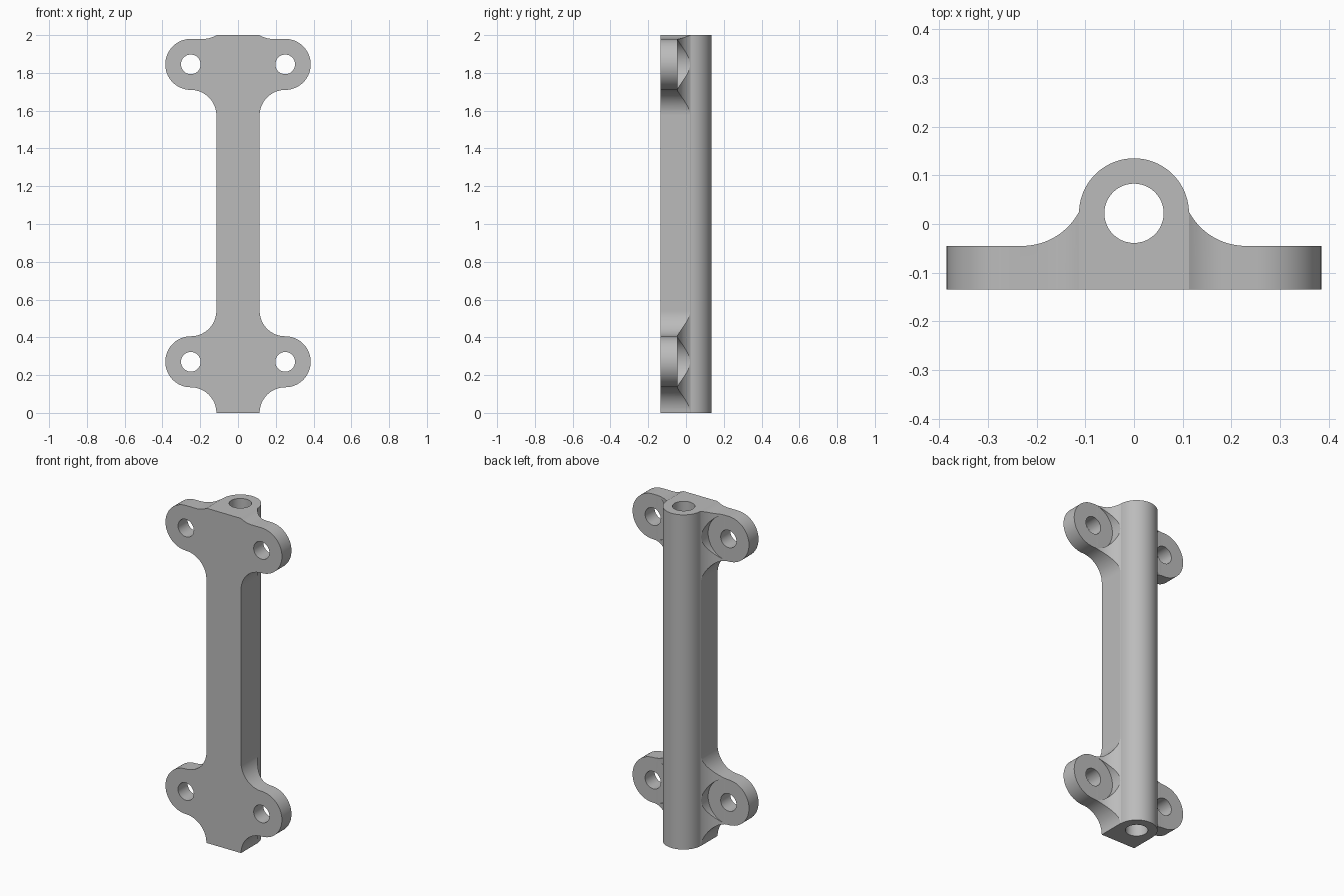
import bpy, bmesh, math

if "Cube" in bpy.data.objects:
    bpy.data.objects.remove(bpy.data.objects["Cube"], do_unlink=True)

HALF_W = 0.1145           # half width of the bar
TUBE_R, TUBE_Y = 0.113, 0.022
LUG_X, LUG_R = 0.25, 0.135
LUG_BACK, FRONT = -0.045, -0.135
FILLET = LUG_X - HALF_W
LOW_Z, HIGH_Z, HEIGHT = 0.2705, 1.845, 2.0

grey = bpy.data.materials.new("plain grey")
grey.use_nodes = True
colour = (0.5, 0.5, 0.5, 1)
grey.diffuse_color = colour
grey.node_tree.nodes["Principled BSDF"].inputs["Base Color"].default_value = colour


def arc(cx, cy, r, start, end, n=16):
    angles = [math.radians(start + (end - start) * i / n) for i in range(n + 1)]
    return [(cx + r * math.cos(a), cy + r * math.sin(a)) for a in angles]


def mirrored(half):
    """Close a right-hand half outline with its mirror image."""
    pts = half + [(-x, y) for x, y in reversed(half)]
    clean = []
    for p in pts:
        if not clean or math.dist(p, clean[-1]) > 1e-4:
            clean.append(p)
    return clean


def prism(name, pts, axis, lo, hi):
    """Extrude a 2D outline along y or z."""
    def place(p, t):
        return (p[0], t, p[1]) if axis == "y" else (p[0], p[1], t)
    bm = bmesh.new()
    face = bm.faces.new([bm.verts.new(place(p, lo)) for p in pts])
    ext = bmesh.ops.extrude_face_region(bm, geom=[face])
    shift = (0, hi - lo, 0) if axis == "y" else (0, 0, hi - lo)
    verts = [g for g in ext["geom"] if isinstance(g, bmesh.types.BMVert)]
    bmesh.ops.translate(bm, verts=verts, vec=shift)
    bmesh.ops.recalc_face_normals(bm, faces=bm.faces)
    mesh = bpy.data.meshes.new(name)
    bm.to_mesh(mesh)
    bm.free()
    mesh.materials.append(grey)
    ob = bpy.data.objects.new(name, mesh)
    bpy.context.collection.objects.link(ob)
    return ob


def apply_boolean(target, cutter, operation):
    mod = target.modifiers.new(operation, "BOOLEAN")
    mod.operation, mod.solver, mod.object = operation, "EXACT", cutter
    cutter.hide_render = True
    bpy.context.view_layer.objects.active = target
    bpy.ops.object.modifier_apply(modifier=mod.name)
    bpy.data.objects.remove(cutter, do_unlink=True)


# Front outline: bar with two pairs of rounded lugs
outline = arc(LUG_X, LOW_Z - LUG_R - FILLET, FILLET, 180, 90)
outline += arc(LUG_X, LOW_Z, LUG_R, -90, 90, 32)
outline += arc(LUG_X, LOW_Z + LUG_R + FILLET, FILLET, 270, 180)
outline += arc(LUG_X, HIGH_Z - LUG_R - FILLET, FILLET, 180, 90)
outline += arc(LUG_X, HIGH_Z, LUG_R, -90, 90, 32)
shoulder_z = HIGH_Z + LUG_R + FILLET
end = 180 + math.degrees(math.asin((shoulder_z - HEIGHT) / FILLET))
outline += arc(0.184, shoulder_z, FILLET, 270, end, 8)
bracket = prism("bracket", mirrored(outline), "y", -0.3, 0.3)

# Plan profile: flat base, swept fillet and round tube
rise = TUBE_Y + 0.003 - LUG_BACK
run = 0.23 - TUBE_R
sweep_r = (run ** 2 + rise ** 2) / (2 * rise)
sweep_end = 270 - math.degrees(math.asin(run / sweep_r))
profile = [(0.5, FRONT), (0.5, LUG_BACK)]
profile += arc(0.23, LUG_BACK + sweep_r, sweep_r, 270, sweep_end)
profile += arc(0, TUBE_Y, TUBE_R, 3, 90, 24)
section = prism("section_helper", mirrored(profile), "z", -0.5, 2.5)
apply_boolean(bracket, section, "INTERSECT")

# Bore along the tube
bore = prism("bore_cutter", arc(0, TUBE_Y, 0.061, 0, 360, 48)[:-1], "z", -0.5, 2.5)
apply_boolean(bracket, bore, "DIFFERENCE")

# Bolt holes and the round seats behind them
for side in (-1, 1):
    for z in (LOW_Z, HIGH_Z):
        for r, start in ((0.052, -0.5), (LUG_R, LUG_BACK + 0.0005)):
            circle = arc(side * LUG_X, z, r, 0, 360, 64)[:-1]
            apply_boolean(bracket, prism("hole_cutter", circle, "y", start, 0.5), "DIFFERENCE")

# Smooth curved faces, crisp edges
bpy.ops.object.select_all(action="DESELECT")
bracket.select_set(True)
bpy.context.view_layer.objects.active = bracket
bpy.ops.object.shade_smooth_by_angle(angle=math.radians(25))
weighted = bracket.modifiers.new("weighted_normals", "WEIGHTED_NORMAL")
weighted.keep_sharp = True
